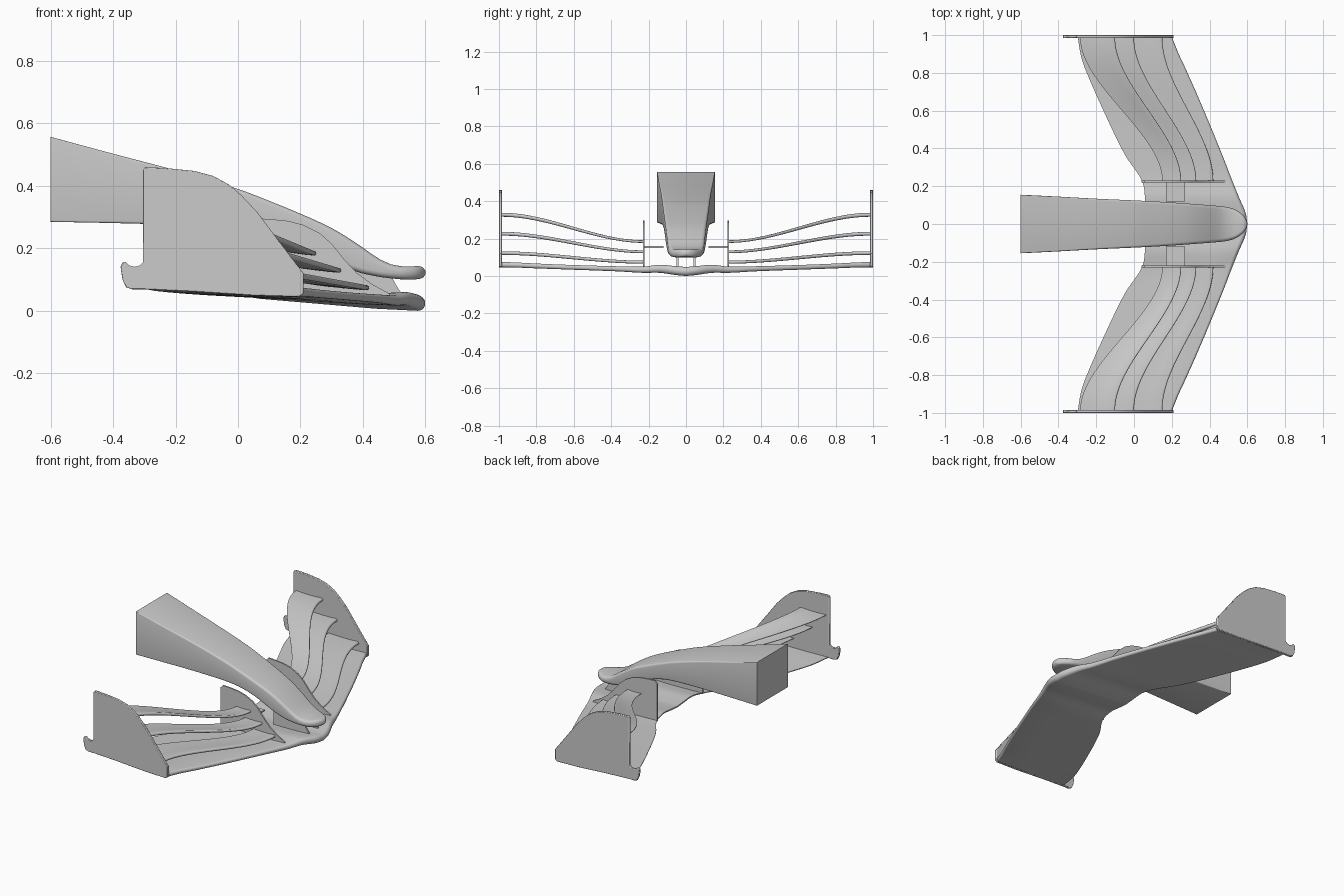
import bpy, bmesh, math

if "Cube" in bpy.data.objects:
    bpy.data.objects.remove(bpy.data.objects["Cube"])


def lerp_table(table, t):
    """Smooth (Catmull-Rom style Hermite) lookup in rows of (key, values...)."""
    n = len(table)
    i = 0
    while i < n - 2 and t > table[i + 1][0]:
        i += 1
    a, b = table[i], table[i + 1]
    p, q = table[max(i - 1, 0)], table[min(i + 2, n - 1)]
    h = b[0] - a[0]
    u = (t - a[0]) / h
    out = []
    for k in range(1, len(a)):
        m0 = (b[k] - p[k]) / (b[0] - p[0]) * h
        m1 = (q[k] - a[k]) / (q[0] - a[0]) * h
        out.append((2*u**3 - 3*u**2 + 1)*a[k] + (u**3 - 2*u**2 + u)*m0
                   + (3*u**2 - 2*u**3)*b[k] + (u**3 - u**2)*m1)
    return out


def finish(name, bm, angle=35, bevel=0):
    bmesh.ops.recalc_face_normals(bm, faces=bm.faces)
    me = bpy.data.meshes.new(name)
    bm.to_mesh(me)
    bm.free()
    ob = bpy.data.objects.new(name, me)
    bpy.context.collection.objects.link(ob)
    if bevel:
        mod = ob.modifiers.new("edge_round", 'BEVEL')
        mod.width, mod.segments, mod.limit_method = bevel, 2, 'ANGLE'
        mod.angle_limit = math.radians(50)
    bpy.ops.object.select_all(action='DESELECT')
    ob.select_set(True)
    bpy.context.view_layer.objects.active = ob
    bpy.ops.object.shade_smooth_by_angle(angle=math.radians(angle))
    return ob


def loft(name, rings, **kw):
    bm = bmesh.new()
    vs = [[bm.verts.new(p) for p in r] for r in rings]
    n = len(vs[0])
    for a, b in zip(vs, vs[1:]):
        for i in range(n):
            bm.faces.new((a[i], a[(i+1) % n], b[(i+1) % n], b[i]))
    bm.faces.new(vs[0])
    bm.faces.new(vs[-1])
    return finish(name, bm, **kw)


def plate(name, outline, y0, y1, **kw):
    """Flat plate in the xz plane between y0 and y1."""
    return loft(name, [[(x, y, z) for x, z in outline] for y in (y0, y1)], **kw)


def foil(y, le, te, top, bot):
    """Wing section: round leading edge, belly sloping up to a thin tail."""
    r, mid = (top - bot) / 2, (top + bot) / 2
    c = le - te
    ring = [(le - r + r*math.cos(a), y, mid + r*math.sin(a))
            for a in [math.radians(-90 + 20*k) for k in range(10)]]
    for f in (.3, .5, .7, .85, 1):
        ring.append((le - c*f, y, top - r*.35*math.sin(math.pi*f)))
    for f in (1, .85, .7, .5, .3):
        k = max(0, (f - .15) / .85)
        ring.append((le - c*f, y, bot + (top - bot)*.82*k))
    return ring


def smooth(t):
    return t*t*(3 - 2*t)


# main plane: |y|, leading x, trailing x, top z, bottom z
main = [(0, .6, .06, .048, 0), (.06, .591, .06, .053, .006), (.14, .557, .058, .06, .017),
        (.23, .52, .042, .05, .017), (.37, .466, -.05, .052, .025), (.64, .354, -.18, .06, .035),
        (.83, .27, -.262, .068, .042), (.9, .237, -.283, .072, .045), (.985, .203, -.297, .075, .046)]
N = 48
loft("main_plane", [foil(.985*j/N, *lerp_table(main, .985*abs(j)/N)) for j in range(-N, N + 1)])

# stacked flaps: inner and outer (leading x, trailing x, top z, bottom z)
flaps = [("lower_flap", (.42, .27, .082, .066), (.15, -.06, .132, .113)),
         ("middle_flap", (.33, .21, .137, .122), (.0, -.19, .236, .216)),
         ("upper_flap", (.25, .15, .191, .177), (-.1, -.285, .338, .317))]

end_plate = [(-.305, .45), (-.298, .46), (-.23, .457), (-.14, .448), (-.08, .432), (-.03, .405),
             (.01, .371), (.06, .318), (.12, .238), (.17, .172), (.21, .12), (.21, .055),
             (.195, .045), (.05, .049), (-.15, .062), (-.3, .069), (-.34, .069), (-.358, .075),
             (-.37, .1), (-.376, .14), (-.37, .155), (-.36, .157), (-.35, .146), (-.332, .141),
             (-.315, .145), (-.305, .155)]
fence = [(.04, .045), (.04, .28), (.055, .296), (.1, .294), (.16, .288), (.21, .275), (.26, .25),
         (.3, .215), (.34, .165), (.38, .122), (.43, .085), (.485, .055), (.485, .04)]
pylon = [(.28, .035), (.28, .2), (.4, .135), (.49, .115), (.505, .085), (.53, .045)]

for side, s in (("left", 1), ("right", -1)):
    for name, a, b in flaps:
        rings = []
        for j in range(33):
            t = j / 32
            u = smooth(t)
            rings.append(foil(s*(.226 + .76*t), *[p + (q - p)*u for p, q in zip(a, b)]))
        loft(f"{name}_{side}", rings)
    plate(f"end_plate_{side}", end_plate, s*.984, s*1.0, bevel=.003)
    plate(f"inner_fence_{side}", fence, s*.221, s*.23)
    plate(f"nose_pylon_{side}", pylon, s*.04, s*.05)
    # small bridge plate beside the nose
    plate(f"bridge_{side}", [(.17, .15), (.17, .16), (.27, .16), (.27, .15)], s*.12, s*.225)

# nose cone: x, half width, top z, bottom z
nose = [(-.6, .155, .557, .285), (-.4, .145, .503, .281), (-.2, .134, .45, .275), (0, .125, .39, .264),
        (.1, .12, .352, .248), (.2, .114, .311, .213), (.3, .107, .265, .16), (.38, .101, .216, .125),
        (.44, .096, .174, .111), (.48, .092, .152, .105), (.52, .083, .143, .101),
        (.555, .066, .142, .1), (.58, .045, .143, .102), (.593, .025, .138, .107), (.6, .008, .128, .116)]
xs = [-.6 + 1.12*i/36 for i in range(37)] + [.53, .54, .555, .568, .58, .588, .594, .6]
rings = []
for x in xs:
    w, t, b = lerp_table(nose, x)
    # corner radius grows toward the tip
    r = min(.004 + .016*max(0, (x + .6)/1.2), .45*(t - b), w*.9)
    ring = []
    for cy, cz, a0 in ((w-r, t-r, 0), (r-w, t-r, 90), (r-w, b+r, 180), (w-r, b+r, 270)):
        for k in range(5):
            a = math.radians(a0 + 22.5*k)
            ring.append((x, cy + r*math.cos(a), cz + r*math.sin(a)))
    rings.append(ring)
loft("nose_cone", rings, angle=40)
